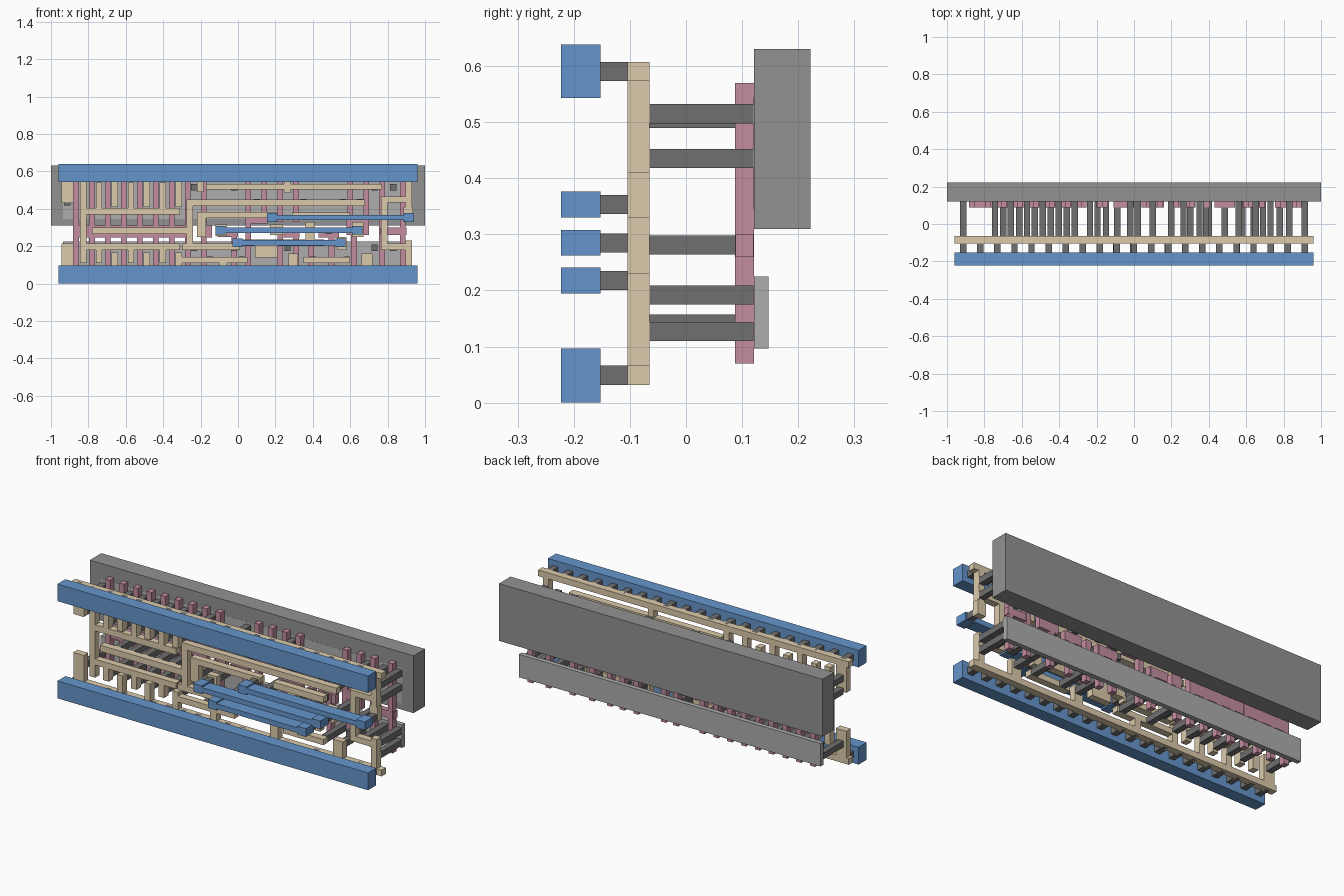
import bpy, bmesh

def material(name, rgb):
    m = bpy.data.materials.new(name)
    m.diffuse_color = (*rgb, 1)
    return m

BLUE = material("blue", (0.13, 0.30, 0.60))
TAN = material("tan", (0.72, 0.60, 0.41))
PINK = material("pink", (0.55, 0.27, 0.35))
DARK = material("dark_grey", (0.16, 0.16, 0.16))
GREY = material("grey", (0.29, 0.29, 0.29))
LIGHT = material("light_grey", (0.42, 0.42, 0.42))

def slab(name, mat, y0, y1, rects):
    """One object made of boxes: each rect is (x0, x1, z0, z1)."""
    bm = bmesh.new()
    for x0, x1, z0, z1 in rects:
        vs = bmesh.ops.create_cube(bm, size=1)["verts"]
        for v in vs:
            v.co.x = x0 if v.co.x < 0 else x1
            v.co.y = y0 if v.co.y < 0 else y1
            v.co.z = z0 if v.co.z < 0 else z1
    me = bpy.data.meshes.new(name)
    bm.to_mesh(me)
    bm.free()
    ob = bpy.data.objects.new(name, me)
    ob.data.materials.append(mat)
    bpy.context.collection.objects.link(ob)
    return ob

def squares(points, r=0.017):
    return [(x - r, x + r, z - r, z + r) for x, z in points]

# Back plates
slab("back_plate", GREY, 0.121, 0.222, [(-1, 1, 0.31, 0.63)])
slab("upper_strip", LIGHT, 0.1205, 0.147, [(-0.935, 0.93, 0.345, 0.545)])
slab("lower_strip", LIGHT, 0.121, 0.147, [(-0.935, 0.93, 0.097, 0.225)])

# Pink gate fingers with their joining bars
gates = [-0.866 + 0.0853 * i for i in range(9)]
gates += [0.055, 0.14, 0.225, 0.31, 0.60, 0.685, 0.77, 0.88]
slab("gate_fingers", PINK, 0.087, 0.121,
     [(x - 0.015, x + 0.015, 0.07, 0.57) for x in gates if not 0.1 < x < 0.7]
     + [(x - 0.015, x + 0.015, 0.33, 0.57) for x in gates if 0.1 < x < 0.7]
     + [(x - 0.015, x + 0.015, 0.07, 0.30) for x in (-0.02, 0.225, 0.31, 0.39, 0.50, 0.62)])
slab("gate_bars", PINK, 0.088, 0.1205, [
    (-0.88, -0.255, 0.247, 0.31), (-0.2, -0.14, 0.247, 0.31),
    (-0.11, 0.0, 0.25, 0.30), (0.04, 0.16, 0.32, 0.36),
    (0.21, 0.33, 0.247, 0.30), (0.43, 0.54, 0.247, 0.30),
    (0.58, 0.70, 0.26, 0.35), (0.755, 0.90, 0.26, 0.30)])

# Tan wiring: rails with tabs, comb on the left, routed tracks on the right
supply = [-0.912, -0.658, -0.487, -0.316]
output = [-0.743, -0.572, -0.402]
Y0, Y1 = -0.104, -0.065
slab("wire_rail_top", TAN, Y0, Y1,
     [(-0.96, 0.96, 0.573, 0.607)]
     + [(x - 0.017, x + 0.017, 0.41, 0.574) for x in supply[1:]]
     + [(-0.945, -0.88, 0.43, 0.574), (0.245, 0.28, 0.485, 0.574),
        (0.895, 0.93, 0.41, 0.574), (-0.22, -0.185, 0.49, 0.574)])
slab("wire_rail_bottom", TAN, Y0, Y1,
     [(-0.96, 0.96, 0.032, 0.066)]
     + [(x - 0.017, x + 0.017, 0.065, 0.165) for x in supply[1:]]
     + [(-0.945, -0.88, 0.065, 0.215), (0.895, 0.93, 0.065, 0.23),
        (-0.1, -0.06, 0.065, 0.12), (0.27, 0.32, 0.065, 0.16),
        (0.66, 0.72, 0.065, 0.16)])
slab("wire_comb", TAN, Y0, Y1,
     [(-0.845, -0.81, 0.11, 0.545), (-0.81, -0.31, 0.37, 0.405),
      (-0.81, -0.31, 0.18, 0.213)]
     + [(x - 0.017, x + 0.017, 0.404, 0.54) for x in output]
     + [(x - 0.017, x + 0.017, 0.11, 0.181) for x in output])
slab("wire_input", TAN, Y0, Y1, [
    (-0.78, -0.275, 0.265, 0.30), (-0.275, -0.24, 0.18, 0.45),
    (-0.24, 0.68, 0.415, 0.45), (-0.24, 0.01, 0.18, 0.213),
    (-0.30, -0.275, 0.18, 0.213)])
slab("wire_tracks", TAN, Y0, Y1, [
    (-0.17, 0.77, 0.502, 0.532),
    (-0.22, 0.21, 0.35, 0.382), (-0.22, -0.17, 0.25, 0.35),
    (-0.30, 0.05, 0.11, 0.142), (0.35, 0.60, 0.11, 0.142),
    (0.09, 0.21, 0.14, 0.20), (0.0, 0.46, 0.20, 0.235),
    (-0.12, -0.06, 0.255, 0.315), (0.17, 0.24, 0.26, 0.315),
    (0.36, 0.41, 0.235, 0.33), (0.29, 0.60, 0.345, 0.38),
    (0.53, 0.58, 0.18, 0.25), (0.61, 0.67, 0.25, 0.33)])
slab("wire_right", TAN, Y0, Y1, [
    (0.765, 0.80, 0.18, 0.465), (0.80, 0.90, 0.433, 0.465),
    (0.80, 0.93, 0.18, 0.213), (0.885, 0.935, 0.33, 0.41)])

# Dark posts between the wiring and the back layers
cols = supply + output
posts = [(x, z) for x in cols for z in (0.507, 0.435, 0.14)]
posts += [(x, 0.281) for x in (-0.70, -0.614, -0.53, -0.445, -0.36, -0.195, -0.09,
                               0.20, 0.385, 0.485, 0.64, 0.78)]
posts += [(x, z) for x in (-0.235, -0.02, 0.265, 0.73, 0.83, 0.912) for z in (0.515, 0.192)]
posts += [(x, 0.435) for x in (0.10, 0.35, 0.56, 0.65, 0.912)]
posts += [(x, 0.127) for x in (-0.15, 0.02, 0.30, 0.40, 0.58, 0.69, 0.912)]
slab("posts", DARK, Y1, 0.12, squares(posts))

# Dark studs joining the wiring to the blue bars
xs = [-0.913 + 0.0913 * i for i in range(21)]
studs = [(x, z) for x in xs for z in (0.049, 0.59)]
bars = [(0.155, 0.94, 0.353), (-0.12, 0.665, 0.285), (-0.03, 0.575, 0.218)]
for x0, x1, z in bars:
    studs += [(x0 + 0.026, z), (x1 - 0.026, z)]
slab("studs", DARK, -0.153, -0.08, squares(studs))

# Blue front rails and the three thin bars with end pads
B0, B1 = -0.223, -0.152
slab("front_rail_bottom", BLUE, B0, B1, [(-0.96, 0.96, 0, 0.097)])
slab("front_rail_top", BLUE, B0, B1, [(-0.96, 0.96, 0.543, 0.638)])
for i, (x0, x1, z) in enumerate(bars):
    slab(f"front_bar_{i + 1}", BLUE, B0, B1, [
        (x0, x0 + 0.053, z - 0.023, z + 0.023),
        (x0 + 0.053, x1 - 0.053, z - 0.014, z + 0.014),
        (x1 - 0.053, x1, z - 0.023, z + 0.023)])
